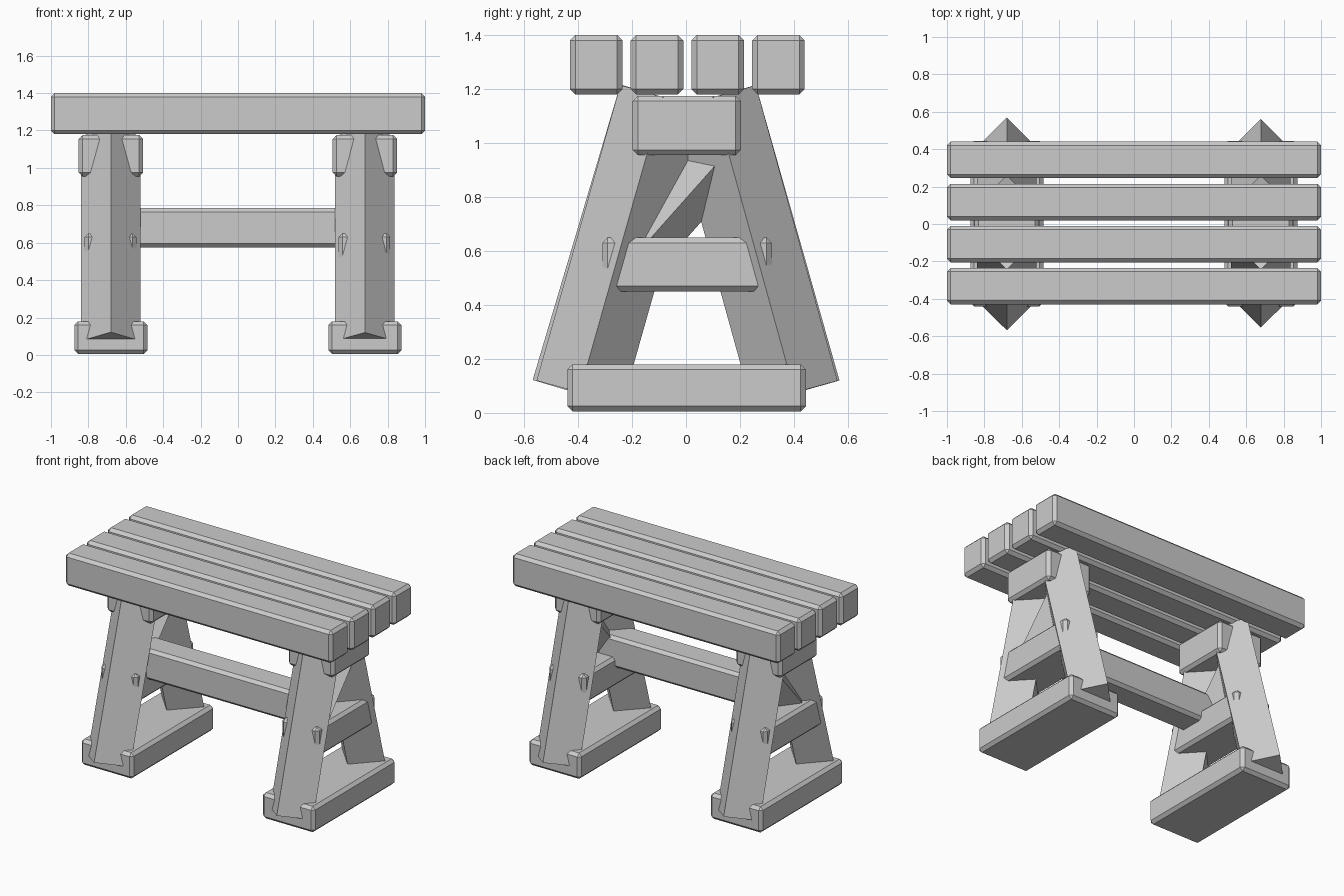
import bpy
import math
from mathutils import Vector, Matrix

if "Cube" in bpy.data.objects:
    bpy.data.objects.remove(bpy.data.objects["Cube"], do_unlink=True)

# One plain grey for the whole bench
GREY = (0.6, 0.6, 0.6, 1.0)
mat = bpy.data.materials.new("plain_grey")
mat.use_nodes = True
mat.diffuse_color = GREY
mat.node_tree.nodes["Principled BSDF"].inputs["Base Color"].default_value = GREY


def finish(obj, name):
    obj.name = name
    obj.data.name = name
    obj.data.materials.append(mat)
    return obj


def block(name, x, y, z, bevel=0.02):
    """Box between (min, max) pairs with flat chamfered edges."""
    lo, hi = Vector((x[0], y[0], z[0])), Vector((x[1], y[1], z[1]))
    bpy.ops.mesh.primitive_cube_add(size=1)
    obj = bpy.context.object
    obj.data.transform(Matrix.Translation((lo + hi) / 2) @ Matrix.Diagonal((*(hi - lo), 1)))
    mod = obj.modifiers.new("chamfer", 'BEVEL')
    mod.width = bevel
    mod.segments = 1
    return finish(obj, name)


def diamond_beam(name, start, end, half_x, half_depth):
    """Four sided beam, corner outward, leaning in the y-z plane."""
    start, end = Vector(start), Vector(end)
    axis = end - start
    bpy.ops.mesh.primitive_cylinder_add(vertices=4, radius=1, depth=1)
    obj = bpy.context.object
    lean = math.atan2(-axis.y, axis.z)
    obj.data.transform(Matrix.Translation((start + end) / 2)
                       @ Matrix.Rotation(lean, 4, 'X')
                       @ Matrix.Diagonal((half_x, half_depth, axis.length, 1)))
    return finish(obj, name)


# Seat planks
for i in range(4):
    y = -0.43 + i * 0.225
    block(f"seat_plank_{i + 1}", (-1, 1), (y, y + 0.195), (1.18, 1.40))

# End frames
for side, cx in (("right", -0.68), ("left", 0.678)):
    block(f"{side}_foot", (cx - 0.195, cx + 0.195), (-0.44, 0.445), (0.005, 0.18))
    block(f"{side}_top_block", (cx - 0.172, cx + 0.172), (-0.198, 0.204), (0.955, 1.175))
    block(f"{side}_cross_rail", (cx - 0.14, cx + 0.136), (-0.31, 0.318), (0.45, 0.65))

    # Splayed legs with a ridge facing outward
    shift = 0.015 if cx > 0 else 0
    for end, s in (("front", -1), ("back", 1)):
        foot = 0.41 - (shift if s < 0 else shift / 2)
        top = 0.085 if s < 0 else 0.1
        diamond_beam(f"{side}_{end}_leg", (cx, s * foot, 0.075),
                     (cx, s * top, 1.17), 0.16, 0.165)

    # Diagonal brace between the legs
    diamond_beam(f"{side}_diagonal_brace", (cx, -0.2, 0.57), (cx, 0.16, 0.975), 0.1, 0.1)

# Long stretcher joining the frames
block("stretcher", (-0.68, 0.68), (-0.2, -0.01), (0.575, 0.785))
